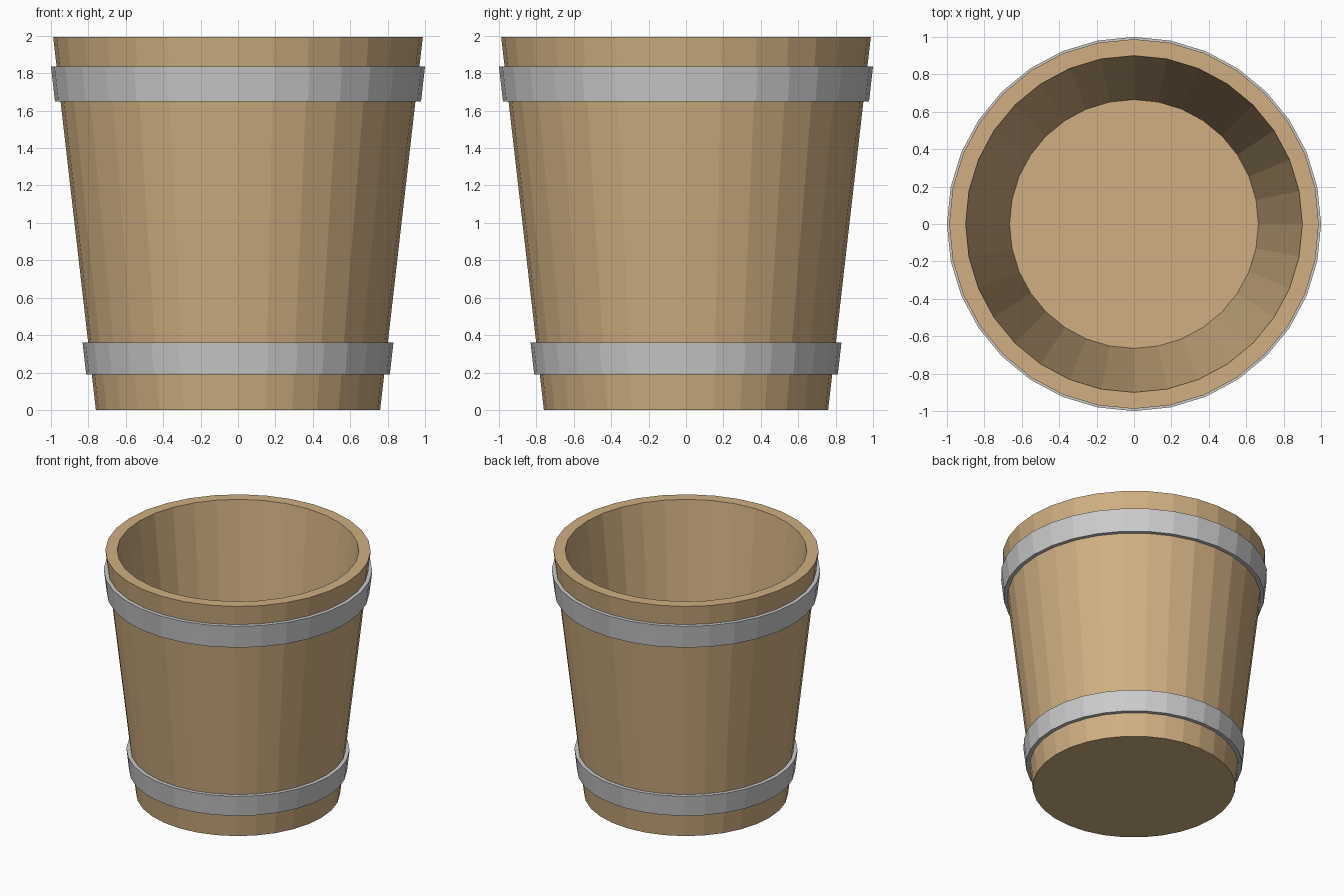
import bpy
import bmesh
import math

if "Cube" in bpy.data.objects:
    bpy.data.objects.remove(bpy.data.objects["Cube"])

SIDES = 32


def material(name, color):
    mat = bpy.data.materials.new(name)
    mat.diffuse_color = (*color, 1.0)
    mat.use_nodes = True
    mat.node_tree.nodes["Principled BSDF"].inputs["Base Color"].default_value = mat.diffuse_color
    return mat


def lathe(name, profile, mat=None, ring=False):
    """Revolve (radius, z) points; a ring closes on itself, otherwise ends are capped."""
    bm = bmesh.new()
    loops = []
    for r, z in profile:
        loops.append([bm.verts.new((r * math.cos(2 * math.pi * i / SIDES),
                                    r * math.sin(2 * math.pi * i / SIDES), z))
                      for i in range(SIDES)])
    pairs = list(zip(loops, loops[1:]))
    if ring:
        pairs.append((loops[-1], loops[0]))
    else:
        bm.faces.new(loops[0])
        bm.faces.new(loops[-1])
    for a, b in pairs:
        for i in range(SIDES):
            j = (i + 1) % SIDES
            bm.faces.new((a[i], a[j], b[j], b[i]))
    bmesh.ops.recalc_face_normals(bm, faces=bm.faces)
    mesh = bpy.data.meshes.new(name)
    bm.to_mesh(mesh)
    bm.free()
    obj = bpy.data.objects.new(name, mesh)
    bpy.context.collection.objects.link(obj)
    if mat:
        mesh.materials.append(mat)
    return obj


# Wooden tub: underside, outer wall, rim, inner wall, floor
BOTTOM_R, TOP_R, HEIGHT = 0.76, 0.988, 1.993
wood = material("wood", (0.63, 0.43, 0.22))
lathe("bucket_body", [(BOTTOM_R, 0), (TOP_R, HEIGHT), (0.9, HEIGHT), (0.665, 0.06)], wood)


# Metal hoops follow the taper of the wall
def hoop(name, z0, z1):
    def wall(z):
        return BOTTOM_R + (TOP_R - BOTTOM_R) * z / HEIGHT
    lathe(name, [(wall(z0) - 0.01, z0), (wall(z0) + 0.03, z0),
                 (wall(z1) + 0.03, z1), (wall(z1) - 0.01, z1)], ring=True)


hoop("lower_hoop", 0.19, 0.36)
hoop("upper_hoop", 1.65, 1.835)
